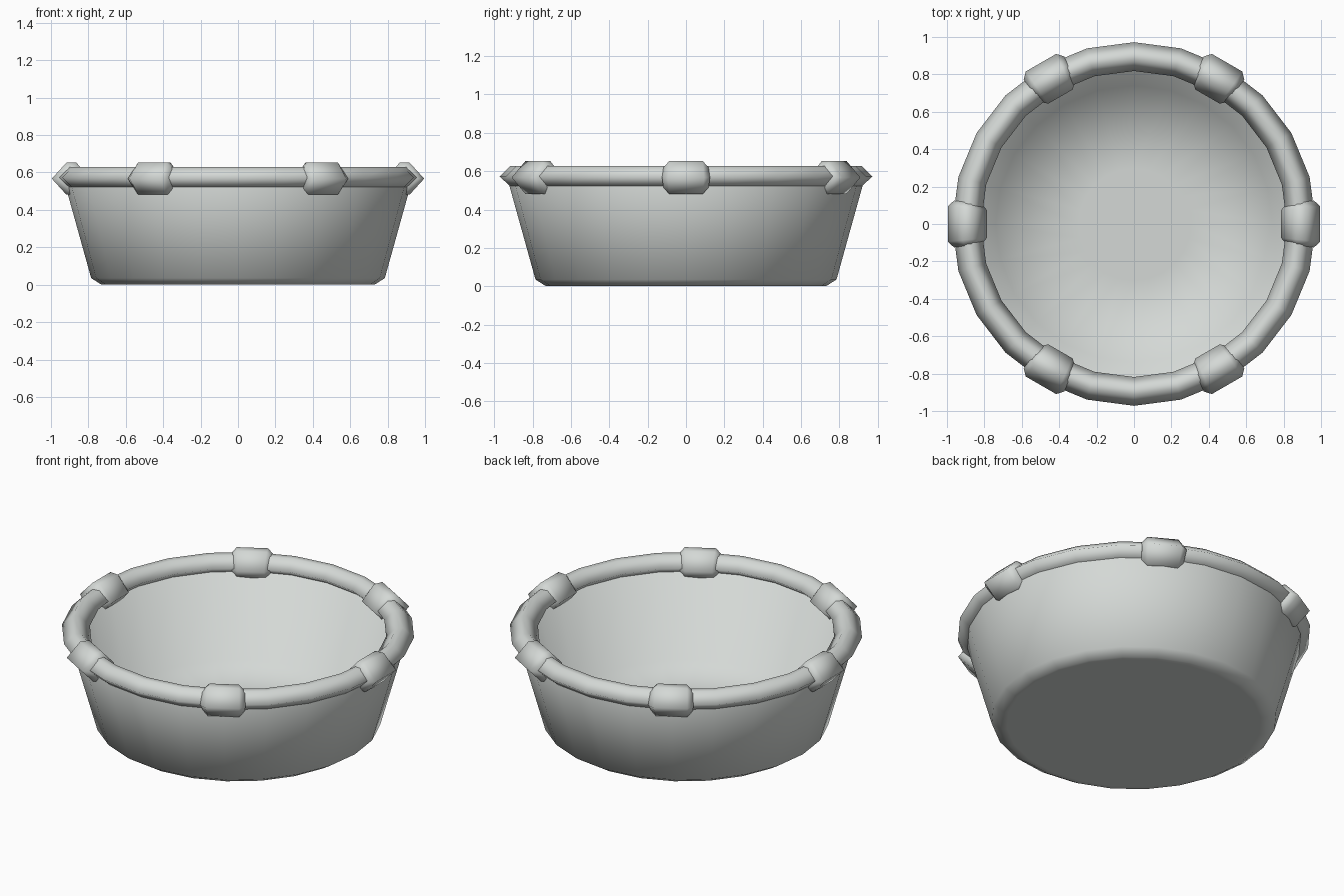
import bpy
import bmesh
from math import cos, sin, tau, radians
from mathutils import Vector

if "Cube" in bpy.data.objects:
    bpy.data.objects.remove(bpy.data.objects["Cube"])

SEGMENTS = 24
RING_RADIUS = 0.895
RING_HEIGHT = 0.57

grey = bpy.data.materials.new("pale_grey")
grey.use_nodes = True
colour = (0.66, 0.69, 0.67, 1)
grey.diffuse_color = colour
grey.node_tree.nodes["Principled BSDF"].inputs["Base Color"].default_value = colour


def loft(name, rings, closed, angle):
    """Skin a list of vertex rings; cap the ends unless the loft is closed."""
    bm = bmesh.new()
    loops = [[bm.verts.new(p) for p in ring] for ring in rings]
    pairs = list(zip(loops, loops[1:]))
    if closed:
        pairs.append((loops[-1], loops[0]))
    for a, b in pairs:
        for i in range(len(a)):
            j = (i + 1) % len(a)
            bm.faces.new((a[i], a[j], b[j], b[i]))
    if not closed:
        bm.faces.new(loops[0])
        bm.faces.new(loops[-1])
    bmesh.ops.recalc_face_normals(bm, faces=bm.faces)
    mesh = bpy.data.meshes.new(name)
    bm.to_mesh(mesh)
    bm.free()
    mesh.materials.append(grey)
    obj = bpy.data.objects.new(name, mesh)
    bpy.context.collection.objects.link(obj)
    bpy.ops.object.select_all(action="DESELECT")
    obj.select_set(True)
    bpy.context.view_layer.objects.active = obj
    bpy.ops.object.shade_smooth_by_angle(angle=radians(angle))
    return obj


def circle(radius, z):
    return [(radius * cos(tau * i / SEGMENTS), radius * sin(tau * i / SEGMENTS), z)
            for i in range(SEGMENTS)]


def section(angle, half_width, half_height, z):
    """Six-sided tube section standing across the ring at an angle."""
    flat = half_width * 0.25
    outline = [(half_width, 0), (flat, half_height), (-flat, half_height),
               (-half_width, 0), (-flat, -half_height), (flat, -half_height)]
    out = Vector((cos(angle), sin(angle), 0))
    return [out * (RING_RADIUS + u) + Vector((0, 0, z + v)) for u, v in outline]


# Tapered bowl: flat base, chamfered foot, sloping wall, inner wall and flat floor
profile = [(0.7, 0), (0.73, 0), (0.785, 0.035), (0.92, 0.52), (0.9, 0.57),
           (0.86, 0.57), (0.74, 0.05), (0.3, 0.05)]
loft("bowl", [circle(r, z) for r, z in profile], False, 80)

# Rolled rim
loft("rim", [section(tau * i / SEGMENTS, 0.077, 0.055, RING_HEIGHT + 0.003)
             for i in range(SEGMENTS)], True, 130)

# Six swollen collars around the rim
collar_rings = [(-7.4, 0.72, 0.62), (-5.4, 1, 1), (5.4, 1, 1), (7.4, 0.72, 0.62)]
for n in range(6):
    loft(f"rim_collar_{n + 1}",
         [section(tau * n / 6 + radians(a), 0.105 * w, 0.086 * h, RING_HEIGHT - 0.003)
          for a, w, h in collar_rings], False, 130)
